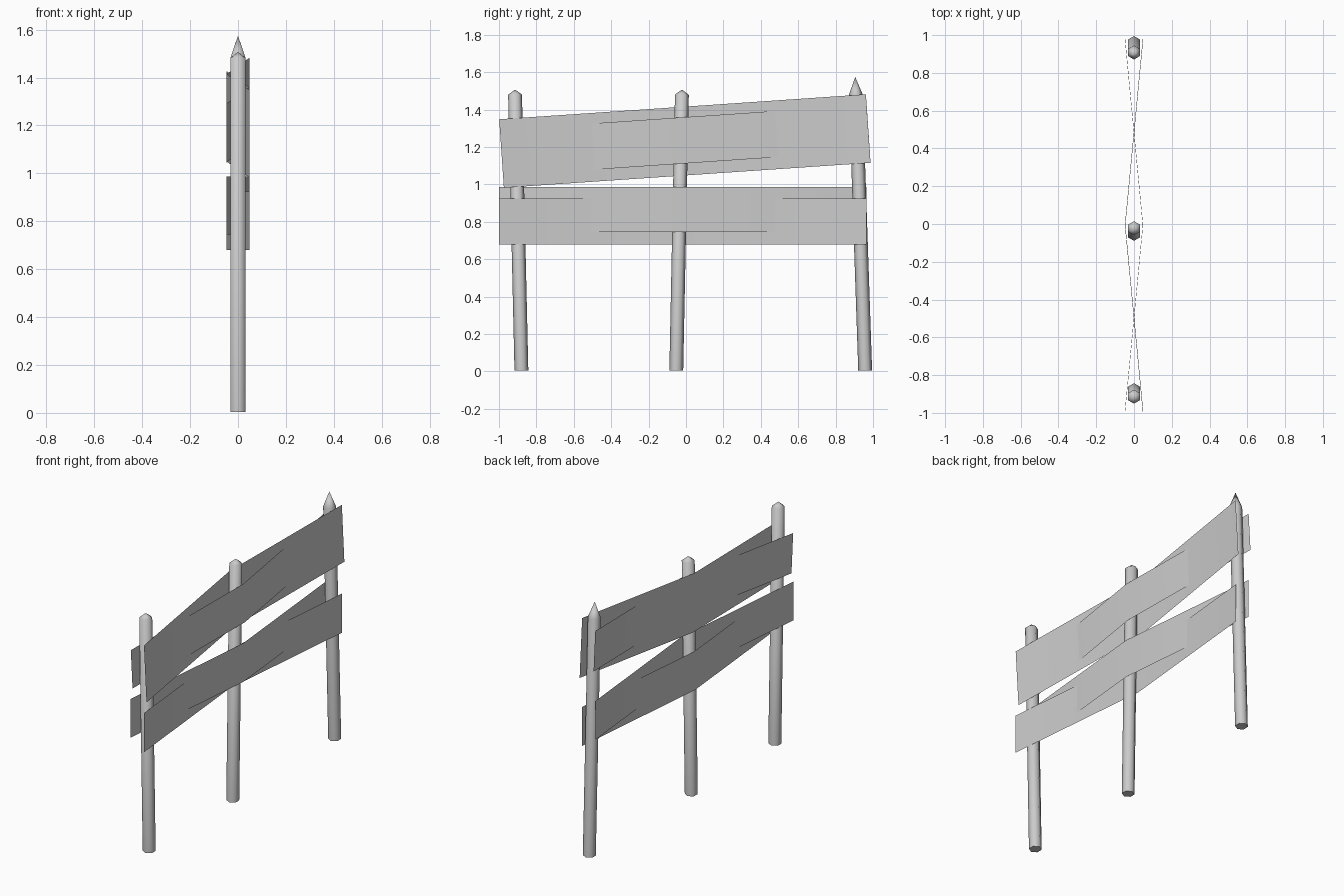
import bpy
import math
from mathutils import Matrix, Vector

cube = bpy.data.objects.get("Cube")
if cube:
    bpy.data.objects.remove(cube, do_unlink=True)


def make_material(name, value):
    mat = bpy.data.materials.new(name)
    mat.use_nodes = True
    colour = (value, value, value, 1)
    mat.diffuse_color = colour
    mat.node_tree.nodes["Principled BSDF"].inputs["Base Color"].default_value = colour
    return mat


grey = make_material("pale_grey", 0.6)
SIDES, RADIUS = 6, 0.037


def add_object(name, verts, faces, angle):
    mesh = bpy.data.meshes.new(name)
    mesh.from_pydata(verts, [], faces)
    mesh.materials.append(grey)
    obj = bpy.data.objects.new(name, mesh)
    bpy.context.collection.objects.link(obj)
    bpy.ops.object.select_all(action="DESELECT")
    obj.select_set(True)
    bpy.context.view_layer.objects.active = obj
    bpy.ops.object.shade_smooth_by_angle(angle=math.radians(angle))
    return obj


def add_post(name, y_base, y_top, z_top, tip):
    """Leaning six-sided post closed by a pointed cap."""
    bottom, top = Vector((0, y_base, 0.005)), Vector((0, y_top, z_top))
    axis = (top - bottom).normalized()
    side = Vector((1, 0, 0)).cross(axis)
    verts = []
    for centre in (bottom, top):
        for i in range(SIDES):
            a = math.tau * i / SIDES
            verts.append(centre + RADIUS * (math.cos(a) * -side + math.sin(a) * Vector((-1, 0, 0))))
    verts.append(top + axis * tip)
    faces = [tuple(range(SIDES))]
    for i in range(SIDES):
        j = (i + 1) % SIDES
        faces += [(j, i, i + SIDES, j + SIDES), (j + SIDES, i + SIDES, 2 * SIDES)]
    add_object(name, verts, faces, 62)


def add_plank(name, y, z, height, bow, tilt=0.0, length=1.965):
    """Thin sheet bent once at the middle post; bow is the x offset of its ends."""
    verts = []
    for t, x in ((-0.5, bow), (0, -bow), (0.5, bow)):
        for s in (-0.5, 0.5):
            verts.append((x, t * length, s * height))
    place = Matrix.Translation((0, y, z)) @ Matrix.Rotation(tilt, 4, "X")
    add_object(name, [place @ Vector(v) for v in verts],
               [(0, 2, 3, 1), (2, 4, 5, 3)], 30)


# Posts, the back one sharpened
add_post("front_post", -0.88, -0.914, 1.48, 0.027)
add_post("middle_post", -0.052, -0.022, 1.48, 0.027)
add_post("back_post", 0.958, 0.908, 1.48, 0.095)

# Planks woven in pairs around opposite sides of the posts
add_plank("upper_wide_plank", -0.006, 1.232, 0.367, 0.047, 0.068)
add_plank("upper_narrow_plank", -0.006, 1.236, 0.247, -0.047, 0.068)
add_plank("lower_plank_a", -0.017, 0.802, 0.245, 0.047)
add_plank("lower_plank_b", -0.017, 0.866, 0.243, -0.047)
